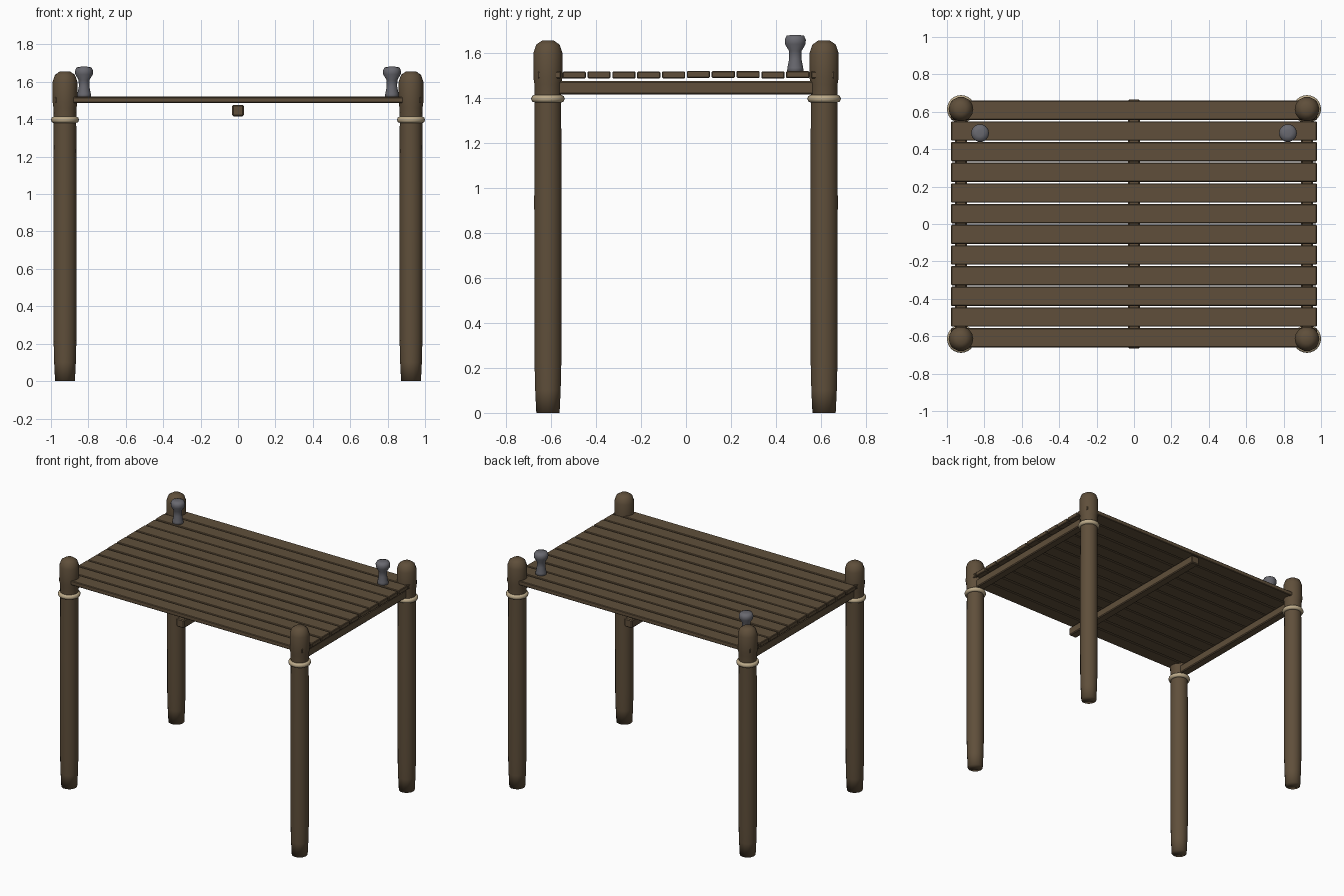
import bpy, bmesh, math, random
from mathutils import Matrix

if "Cube" in bpy.data.objects:
    bpy.data.objects.remove(bpy.data.objects["Cube"])

random.seed(4)


def mat(name, rgb):
    m = bpy.data.materials.new(name)
    m.diffuse_color = (*rgb, 1)
    m.use_nodes = True
    m.node_tree.nodes["Principled BSDF"].inputs["Base Color"].default_value = m.diffuse_color
    return m


WOOD = mat("brown wood", (0.115, 0.078, 0.043))
IRON = mat("grey iron", (0.14, 0.14, 0.16))
ROPE = mat("tan rope", (0.50, 0.40, 0.25))


def finish(bm, name, material, smooth):
    bmesh.ops.recalc_face_normals(bm, faces=bm.faces[:])
    me = bpy.data.meshes.new(name)
    bm.to_mesh(me)
    bm.free()
    me.materials.append(material)
    for p in me.polygons:
        p.use_smooth = smooth
    ob = bpy.data.objects.new(name, me)
    bpy.context.collection.objects.link(ob)
    return ob


def lathe(name, x, y, profile, material, sides=14, closed=False):
    """Revolve (radius, z) points; an open profile gets end caps."""
    bm = bmesh.new()
    rings = []
    for r, z in profile:
        rings.append([bm.verts.new((x + r * math.cos(2 * math.pi * i / sides),
                                    y + r * math.sin(2 * math.pi * i / sides), z))
                      for i in range(sides)])
    pairs = list(zip(rings, rings[1:]))
    if closed:
        pairs.append((rings[-1], rings[0]))
    else:
        bm.faces.new(rings[0][::-1])
        bm.faces.new(rings[-1])
    for a, b in pairs:
        for i in range(sides):
            j = (i + 1) % sides
            bm.faces.new((a[i], a[j], b[j], b[i]))
    return finish(bm, name, material, True)


def box(name, centre, size, material, bevel=0.004):
    bm = bmesh.new()
    bmesh.ops.create_cube(bm, size=1, matrix=Matrix.Translation(centre) @ Matrix.Diagonal((*size, 1)))
    bmesh.ops.bevel(bm, geom=bm.edges[:], offset=bevel, segments=1, affect='EDGES')
    return finish(bm, name, material, False)


PX, PY = 0.925, 0.614
POST = [(0.053, 0), (0.058, 0.10), (0.061, 0.22), (0.0625, 0.95), (0.060, 1.40), (0.0615, 1.46),
        (0.066, 1.49), (0.066, 1.60), (0.053, 1.638), (0.028, 1.655)]
BOLLARD = [(0.038, 1.512), (0.036, 1.535), (0.028, 1.575), (0.029, 1.61),
           (0.047, 1.64), (0.048, 1.66), (0.040, 1.677), (0.018, 1.681)]
COIL = [(0.060 + 0.015 * math.cos(a * math.pi / 4), 1.397 + 0.017 * math.sin(a * math.pi / 4))
        for a in range(8)]

# corner posts with rope bindings
for sx, side in ((-1, "left"), (1, "right")):
    for sy, end in ((-1, "front"), (1, "back")):
        lathe(f"{end}_{side}_post", sx * PX, sy * PY, POST, WOOD)
        lathe(f"{end}_{side}_rope", sx * PX, sy * PY, COIL, ROPE, 24, True)
    # mooring bollards at the back
    lathe(f"{side}_bollard", sx * 0.823, 0.486, BOLLARD, IRON)

# support beams under the deck
for x, name in ((-PX, "left_beam"), (0, "centre_beam"), (PX, "right_beam")):
    box(name, (x, 0, 1.446), (0.062, 1.33, 0.06), WOOD, 0.006)

# deck planks, laid slightly unevenly
for i in range(12):
    y = (i - 5.5) * 0.1105
    z = 1.504 + random.uniform(-0.002, 0.002)
    box(f"deck_plank_{i + 1}", (0, y, z), (1.956, 0.103, 0.031), WOOD)
